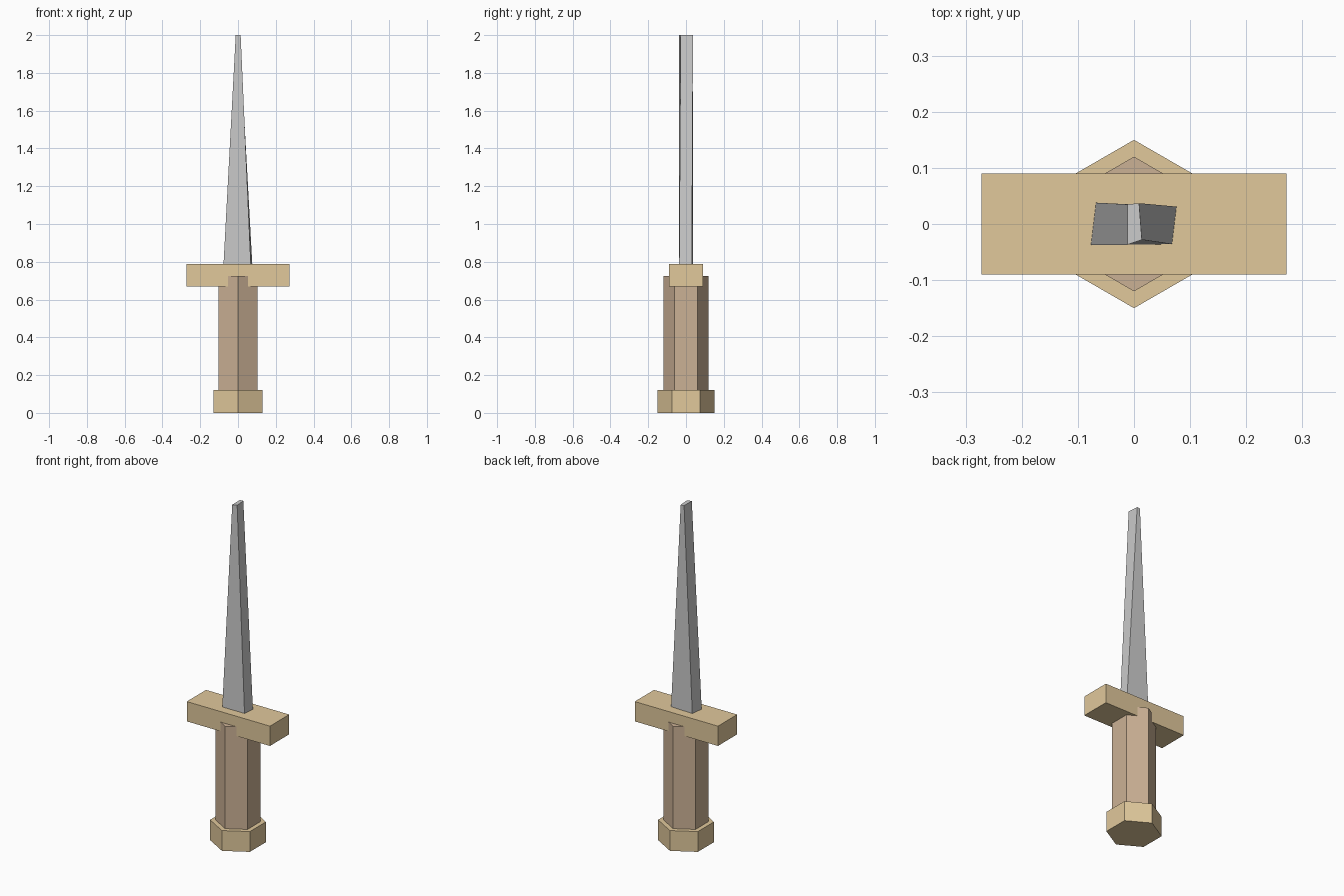
import bpy, bmesh
from math import cos, sin, pi

if "Cube" in bpy.data.objects:
    bpy.data.objects.remove(bpy.data.objects["Cube"])


def material(name, rgb):
    m = bpy.data.materials.new(name)
    m.diffuse_color = (*rgb, 1)
    m.use_nodes = True
    m.node_tree.nodes["Principled BSDF"].inputs["Base Color"].default_value = m.diffuse_color
    return m


def loft(name, bottom, top, z0, z1, mat=None):
    """Closed flat-faced solid between two matching outlines."""
    bm = bmesh.new()
    lo = [bm.verts.new((x, y, z0)) for x, y in bottom]
    hi = [bm.verts.new((x, y, z1)) for x, y in top]
    n = len(lo)
    bm.faces.new(lo[::-1])
    bm.faces.new(hi)
    for i in range(n):
        j = (i + 1) % n
        bm.faces.new((lo[i], lo[j], hi[j], hi[i]))
    mesh = bpy.data.meshes.new(name)
    bm.to_mesh(mesh)
    bm.free()
    obj = bpy.data.objects.new(name, mesh)
    bpy.context.collection.objects.link(obj)
    if mat:
        mesh.materials.append(mat)
    return obj


def hexagon(r):
    return [(r * cos(pi / 2 + i * pi / 3), r * sin(pi / 2 + i * pi / 3)) for i in range(6)]


brass = material("brass", (0.75, 0.58, 0.33))
leather = material("leather", (0.60, 0.44, 0.30))

# Hexagonal pommel and grip
loft("pommel", hexagon(0.15), hexagon(0.15), 0, 0.12, brass)
loft("grip", hexagon(0.12), hexagon(0.12), 0.12, 0.725, leather)

# Rectangular crossguard
bar = [(-0.272, -0.09), (0.272, -0.09), (0.272, 0.09), (-0.272, 0.09)]
loft("crossguard", bar, bar, 0.67, 0.787, brass)

# Slightly irregular tapering blade
loft("blade",
     [(-0.077, -0.037), (0.068, -0.036), (0.076, 0.031), (-0.068, 0.038)],
     [(-0.012, -0.037), (0.014, -0.028), (0.009, 0.037), (-0.012, 0.035)],
     0.78, 2.0)
